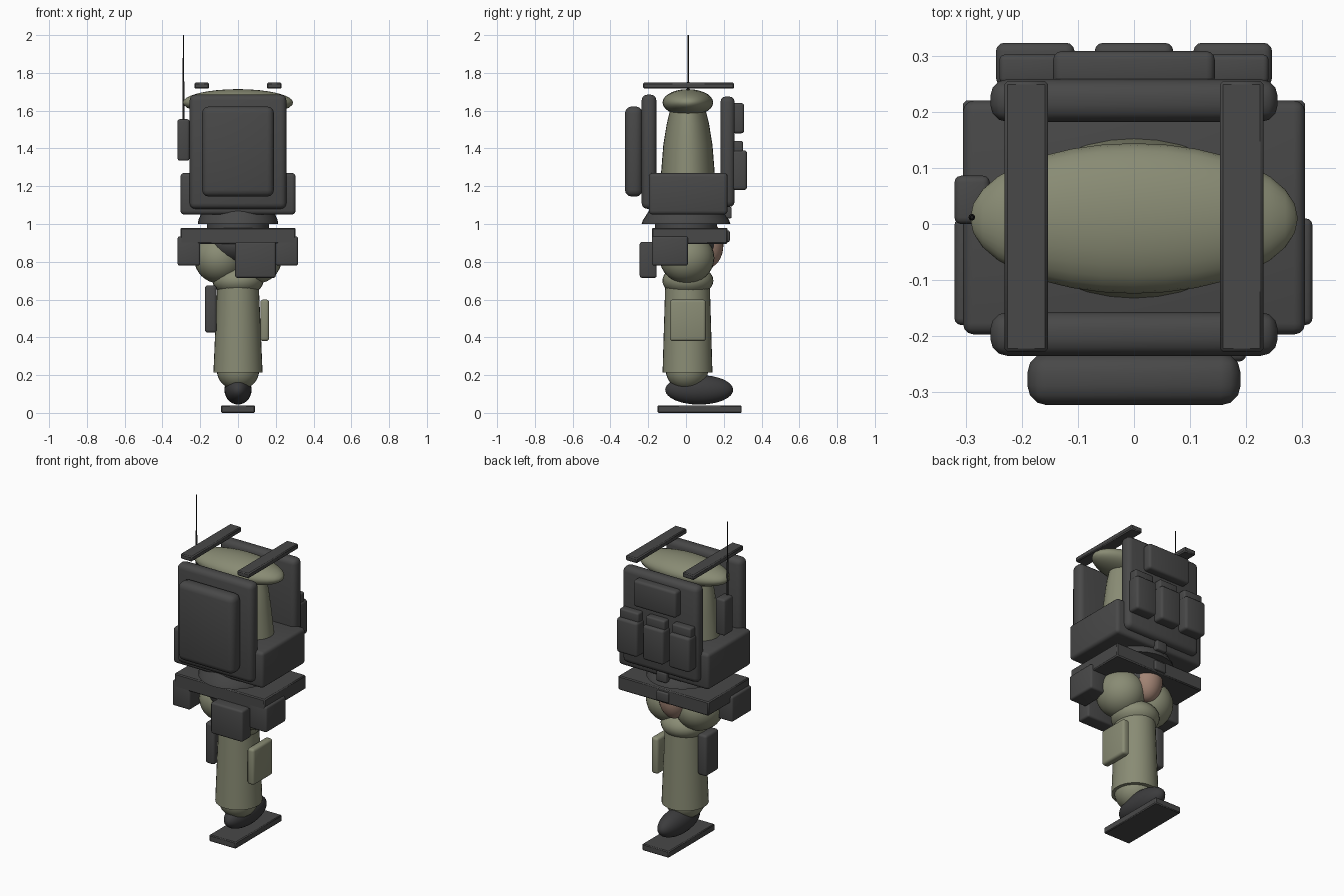
import bpy, bmesh, math
from mathutils import Vector, Matrix

if "Cube" in bpy.data.objects:
    bpy.data.objects.remove(bpy.data.objects["Cube"])


def material(name, rgb):
    m = bpy.data.materials.new(name)
    m.diffuse_color = (*rgb, 1)
    m.use_nodes = True
    m.node_tree.nodes["Principled BSDF"].inputs["Base Color"].default_value = m.diffuse_color
    return m


DARK = material("charcoal gear", (0.065, 0.065, 0.065))
BOOT = material("dark boot", (0.045, 0.045, 0.047))
CLOTH = material("olive cloth", (0.25, 0.26, 0.175))
SKIN = material("skin", (0.36, 0.23, 0.175))
BLACK = material("black rod", (0.012, 0.012, 0.012))


def finish(name, bm, mat, angle=40):
    bmesh.ops.recalc_face_normals(bm, faces=bm.faces[:])
    me = bpy.data.meshes.new(name)
    bm.to_mesh(me)
    bm.free()
    me.materials.append(mat)
    ob = bpy.data.objects.new(name, me)
    bpy.context.collection.objects.link(ob)
    bpy.ops.object.select_all(action='DESELECT')
    bpy.context.view_layer.objects.active = ob
    ob.select_set(True)
    bpy.ops.object.shade_smooth_by_angle(angle=math.radians(angle))
    return ob


def box(name, x, y, z, mat=DARK, bevel=0.015, seg=3):
    """Rounded box given as (min, max) per axis."""
    bm = bmesh.new()
    size = Vector((x[1] - x[0], y[1] - y[0], z[1] - z[0]))
    mid = Vector((x[0] + x[1], y[0] + y[1], z[0] + z[1])) / 2
    bmesh.ops.create_cube(bm, size=1, matrix=Matrix.Translation(mid) @ Matrix.Diagonal((*size, 1)))
    bevel = min(bevel, min(size) * 0.48)
    bmesh.ops.bevel(bm, geom=bm.edges[:], offset=bevel, segments=seg, profile=0.5, affect='EDGES')
    return finish(name, bm, mat)


def ellipsoid(name, c, r, mat, axis='Z'):
    bm = bmesh.new()
    rot = {'Z': Matrix(), 'X': Matrix.Rotation(math.pi / 2, 4, 'Y'),
           'Y': Matrix.Rotation(math.pi / 2, 4, 'X')}[axis]
    m = Matrix.Translation(c) @ Matrix.Diagonal((*r, 1)) @ rot
    bmesh.ops.create_uvsphere(bm, u_segments=28, v_segments=16, radius=1, matrix=m)
    return finish(name, bm, mat, 60)


def loft(name, rings, mat, n=32, cx=0, cy=0):
    """Stacked elliptical rings (z, rx, ry), capped at both ends."""
    bm = bmesh.new()
    loops = [[bm.verts.new((cx + rx * math.cos(2 * math.pi * i / n),
                            cy + ry * math.sin(2 * math.pi * i / n), z)) for i in range(n)]
             for z, rx, ry in rings]
    for a, b in zip(loops, loops[1:]):
        for i in range(n):
            bm.faces.new((a[i], a[(i + 1) % n], b[(i + 1) % n], b[i]))
    bm.faces.new(loops[0][::-1])
    bm.faces.new(loops[-1])
    return finish(name, bm, mat)


# Foot
box("sole", (-0.09, 0.09), (-0.15, 0.295), (0, 0.04), DARK, 0.005, 1)
ellipsoid("boot", (0, 0.07, 0.122), (0.072, 0.18, 0.078), BOOT, 'Y')

# Leg
ellipsoid("trouser_cuff", (0, 0.005, 0.225), (0.112, 0.112, 0.105), CLOTH)
loft("trouser_leg", [(0.215, 0.13, 0.132), (0.45, 0.12, 0.125), (0.68, 0.11, 0.118)], CLOTH, cy=0.008)
ellipsoid("thigh", (0, 0.01, 0.70), (0.135, 0.135, 0.085), CLOTH)
box("leg_holster", (-0.175, -0.113), (-0.07, 0.055), (0.425, 0.675), DARK, 0.015)
box("leg_pocket", (0.118, 0.165), (-0.085, 0.105), (0.38, 0.60), CLOTH, 0.015)

# Hips
for side, s in (("left", -1), ("right", 1)):
    ellipsoid(side + "_hip", (0.098 * s, 0.005, 0.82), (0.135, 0.145, 0.135), CLOTH)
ellipsoid("pelvis", (0, 0, 0.90), (0.165, 0.172, 0.12), DARK)
ellipsoid("lower_back", (0, 0.11, 0.89), (0.088, 0.088, 0.125), SKIN)

# Belt and its pouches
box("belt", (-0.305, 0.305), (-0.18, 0.22), (0.895, 0.98), DARK, 0.006, 1)
box("belt_buckle", (-0.04, 0.04), (0.205, 0.232), (0.905, 0.965), DARK, 0.008)
box("left_belt_pouch", (-0.32, -0.20), (-0.18, 0.01), (0.78, 0.935), DARK, 0.012)
box("right_belt_pouch", (0.20, 0.318), (-0.18, 0.01), (0.78, 0.935), DARK, 0.012)
box("front_belt_pouch", (-0.015, 0.20), (-0.245, -0.155), (0.715, 0.905), DARK, 0.012)

# Waist
loft("waist", [(0.95, 0.165, 0.165), (1.02, 0.165, 0.165)], DARK)
loft("vest_skirt", [(1.0, 0.213, 0.235), (1.02, 0.21, 0.228), (1.08, 0.185, 0.19)], DARK)
box("vest_clasp", (-0.035, 0.035), (0.205, 0.242), (1.03, 1.09), DARK, 0.008)

# Torso and shoulders
loft("torso", [(1.05, 0.235, 0.15), (1.27, 0.215, 0.142), (1.42, 0.198, 0.13),
               (1.53, 0.185, 0.112), (1.60, 0.17, 0.095)], CLOTH, cy=0.01)
ellipsoid("shoulders", (0, 0.01, 1.643), (0.292, 0.134, 0.071), CLOTH, 'X')

# Armour vest
box("side_armour", (-0.305, 0.305), (-0.197, 0.22), (1.05, 1.27), DARK, 0.02)
box("front_plate", (-0.256, 0.256), (-0.235, -0.157), (1.08, 1.685), DARK, 0.03)
box("front_pack", (-0.19, 0.19), (-0.323, -0.23), (1.145, 1.622), DARK, 0.035)
box("back_plate", (-0.256, 0.256), (0.182, 0.258), (1.09, 1.675), DARK, 0.03)
for side, s in (("left", -1), ("right", 1)):
    box(side + "_shoulder_strap", (s * 0.192 - 0.039, s * 0.192 + 0.039),
        (-0.228, 0.255), (1.717, 1.748), DARK, 0.006, 1)

# Pouches on the back plate
for i in (-1, 0, 1):
    x = i * 0.176
    box("magazine_pouch", (x - 0.07, x + 0.07), (0.245, 0.323), (1.18, 1.39), DARK, 0.015)
    box("magazine_flap", (x - 0.064, x + 0.064), (0.25, 0.302), (1.37, 1.44), DARK, 0.01)
box("upper_pouch", (-0.144, 0.144), (0.245, 0.308), (1.48, 1.64), DARK, 0.015)

# Radio and antenna
box("radio", (-0.32, -0.257), (0.0, 0.086), (1.335, 1.555), DARK, 0.012)
loft("antenna", [(1.53, 0.006, 0.006), (1.75, 0.006, 0.006), (1.755, 0.004, 0.004),
                 (2.0, 0.003, 0.003)], BLACK, n=10, cx=-0.289, cy=0.012)
